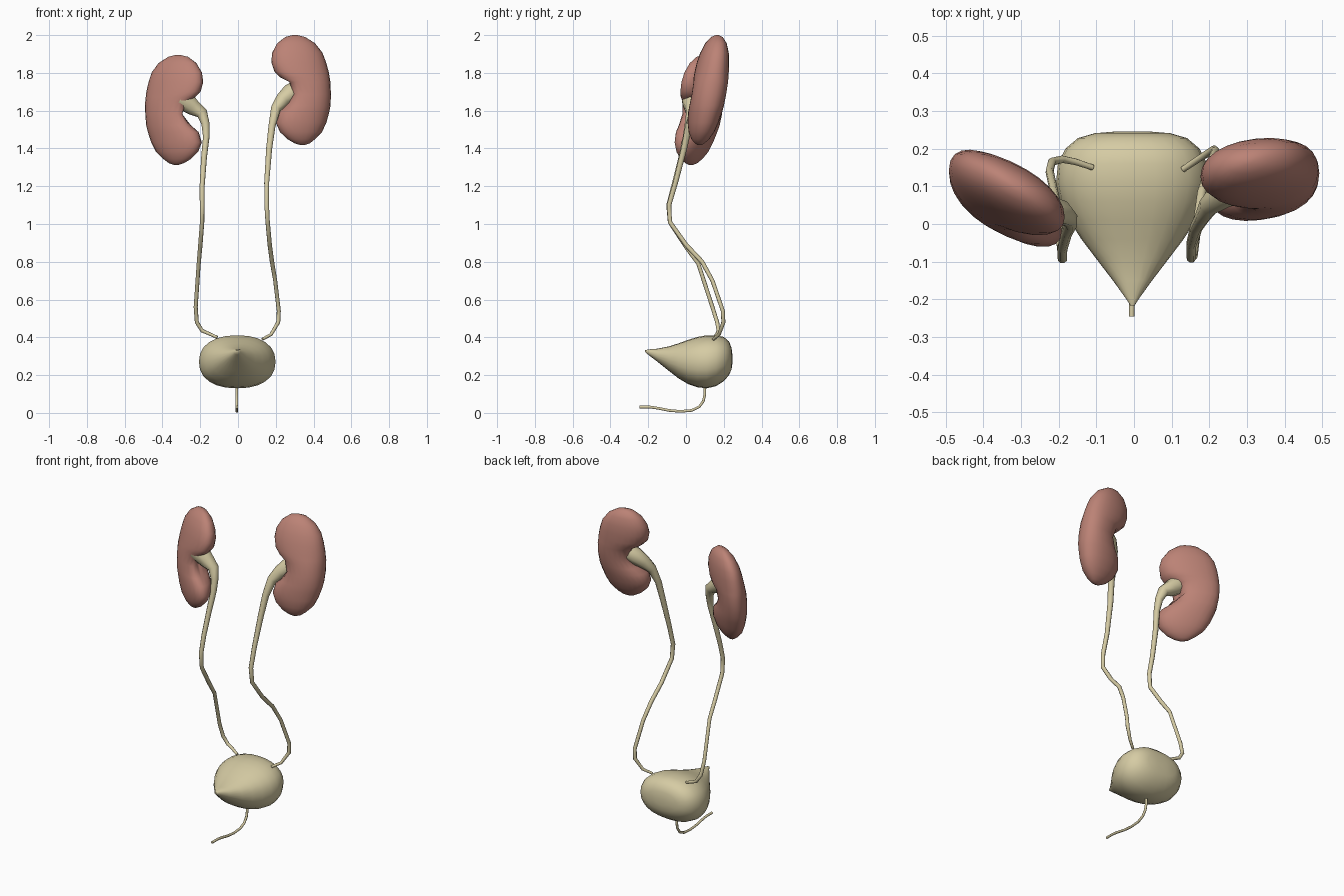
import bpy, bmesh, math
from mathutils import Vector

cube = bpy.data.objects.get("Cube")
if cube:
    bpy.data.objects.remove(cube, do_unlink=True)


def make_material(name, rgb):
    mat = bpy.data.materials.new(name)
    mat.use_nodes = True
    mat.diffuse_color = (*rgb, 1)
    mat.node_tree.nodes["Principled BSDF"].inputs["Base Color"].default_value = (*rgb, 1)
    return mat


pink = make_material("kidney pink", (0.50, 0.225, 0.18))
cream = make_material("duct cream", (0.67, 0.60, 0.37))


def loft(name, rings, mat):
    """Skin a closed surface over a list of equal-sized rings."""
    bm = bmesh.new()
    loops = [[bm.verts.new(p) for p in ring] for ring in rings]
    count = len(loops[0])
    for a, b in zip(loops, loops[1:]):
        for i in range(count):
            j = (i + 1) % count
            bm.faces.new((a[i], a[j], b[j], b[i]))
    bm.faces.new(loops[0])
    bm.faces.new(loops[-1])
    bmesh.ops.recalc_face_normals(bm, faces=bm.faces)
    mesh = bpy.data.meshes.new(name)
    bm.to_mesh(mesh)
    bm.free()
    mesh.materials.append(mat)
    obj = bpy.data.objects.new(name, mesh)
    bpy.context.collection.objects.link(obj)
    bpy.ops.object.select_all(action='DESELECT')
    obj.select_set(True)
    bpy.context.view_layer.objects.active = obj
    bpy.ops.object.shade_smooth_by_angle(angle=math.radians(60))
    return obj


def angles(n):
    return [2 * math.pi * i / n for i in range(n)]


def rounded(value, power):
    return math.copysign(abs(value) ** power, value)


def tube(name, path, mat, sides=8):
    """Tapering tube; each path point is x, y, z, radius."""
    pts = [Vector(p[:3]) for p in path]
    rings, side = [], Vector((0.3, 0.9, 0.2))
    for i, p in enumerate(pts):
        before, after = pts[max(i - 1, 0)], pts[min(i + 1, len(pts) - 1)]
        along = (after - before).normalized()
        side = (side - along * side.dot(along)).normalized()
        up = along.cross(side)
        r = path[i][3]
        rings.append([p + r * (side * math.cos(t) + up * math.sin(t)) for t in angles(sides)])
    return loft(name, rings, mat)


# Kidney outline: height from middle, inner edge, outer edge, half thickness
BEAN = [
    (.293, .29, .315, .008), (.283, .25, .355, .03), (.25, .208, .408, .055),
    (.20, .181, .447, .073), (.15, .176, .466, .083), (.10, .188, .48, .088),
    (.07, .21, .485, .09), (.045, .25, .489, .09), (-.02, .272, .492, .09),
    (-.08, .243, .490, .09), (-.115, .212, .483, .088), (-.17, .20, .468, .08),
    (-.22, .222, .445, .066), (-.258, .262, .408, .046), (-.28, .30, .38, .025),
    (-.29, .333, .35, .008),
]


def kidney(name, side, middle, y_mid, yaw, pitch, roll):
    rings = []
    for h, inner, outer, thick in BEAN:
        centre, half = (inner + outer) / 2, (outer - inner) / 2
        dent = 0.035 * math.exp(-(h / 0.07) ** 2)
        ring = []
        for t in angles(24):
            x = centre + half * rounded(math.cos(t), .92)
            x += dent * max(0, -math.cos(t)) ** 8
            y = y_mid + thick * rounded(math.sin(t), .92)
            y += yaw * (x - 0.34) + pitch * h
            ring.append((side * (x + roll * h), y, middle + h))
        rings.append(ring)
    loft(name, rings, pink)


kidney("left_kidney", 1, 1.707, 0.12, 0.12, 0.17, 0)
kidney("right_kidney", -1, 1.602, 0.07, 0.45, 0.15, 0.05)

# Ureters, flaring into the funnel at each kidney
tube("left_ureter", [
    (.31, .12, 1.71, .05), (.275, .105, 1.69, .05), (.235, .08, 1.655, .04),
    (.20, .05, 1.61, .028), (.18, .015, 1.52, .02), (.165, -.01, 1.40, .017),
    (.152, -.055, 1.22, .014), (.152, -.09, 1.10, .013), (.157, -.085, 1.01, .012),
    (.168, .0, .89, .012), (.18, .085, .80, .012), (.197, .14, .70, .011),
    (.216, .195, .54, .011), (.213, .198, .48, .011), (.175, .175, .415, .009),
    (.13, .145, .39, .008),
], cream)
tube("right_ureter", [
    (-.30, .035, 1.665, .06), (-.272, .035, 1.645, .056), (-.235, .035, 1.615, .045),
    (-.19, .03, 1.585, .032), (-.172, .015, 1.53, .023), (-.168, .0, 1.46, .018),
    (-.18, -.025, 1.35, .016), (-.19, -.065, 1.20, .014), (-.19, -.092, 1.10, .013),
    (-.19, -.085, 1.01, .012), (-.20, .0, .88, .012), (-.208, .065, .79, .011),
    (-.224, .14, .56, .011), (-.218, .165, .48, .011), (-.19, .172, .435, .01),
    (-.155, .165, .42, .009), (-.11, .15, .40, .008),
], cream)

# Bladder slices from front tip to back: y, half width, bottom, top
SLICES = [
    (-.216, .006, .322, .332), (-.20, .016, .308, .336), (-.15, .052, .27, .340),
    (-.09, .098, .222, .352), (-.04, .136, .183, .368), (.01, .168, .153, .386),
    (.06, .192, .136, .402), (.11, .203, .13, .411), (.16, .198, .142, .411),
    (.20, .178, .168, .402), (.228, .145, .20, .378), (.241, .10, .23, .345),
    (.246, .04, .265, .305),
]
bladder = []
for y, half, low, high in SLICES:
    mid, tall = (low + high) / 2, (high - low) / 2
    bladder.append([(half * rounded(math.cos(t), .88) - .004, y,
                     mid + tall * rounded(math.sin(t), .88)) for t in angles(24)])
loft("bladder", bladder, cream)

# Urethra sweeping down and forward
tube("urethra", [(-.006, y, z, .0075) for y, z in [
    (.10, .16), (.10, .10), (.092, .062), (.07, .032), (.03, .013), (-.03, .008),
    (-.09, .013), (-.15, .025), (-.19, .031), (-.246, .031)]], cream)
